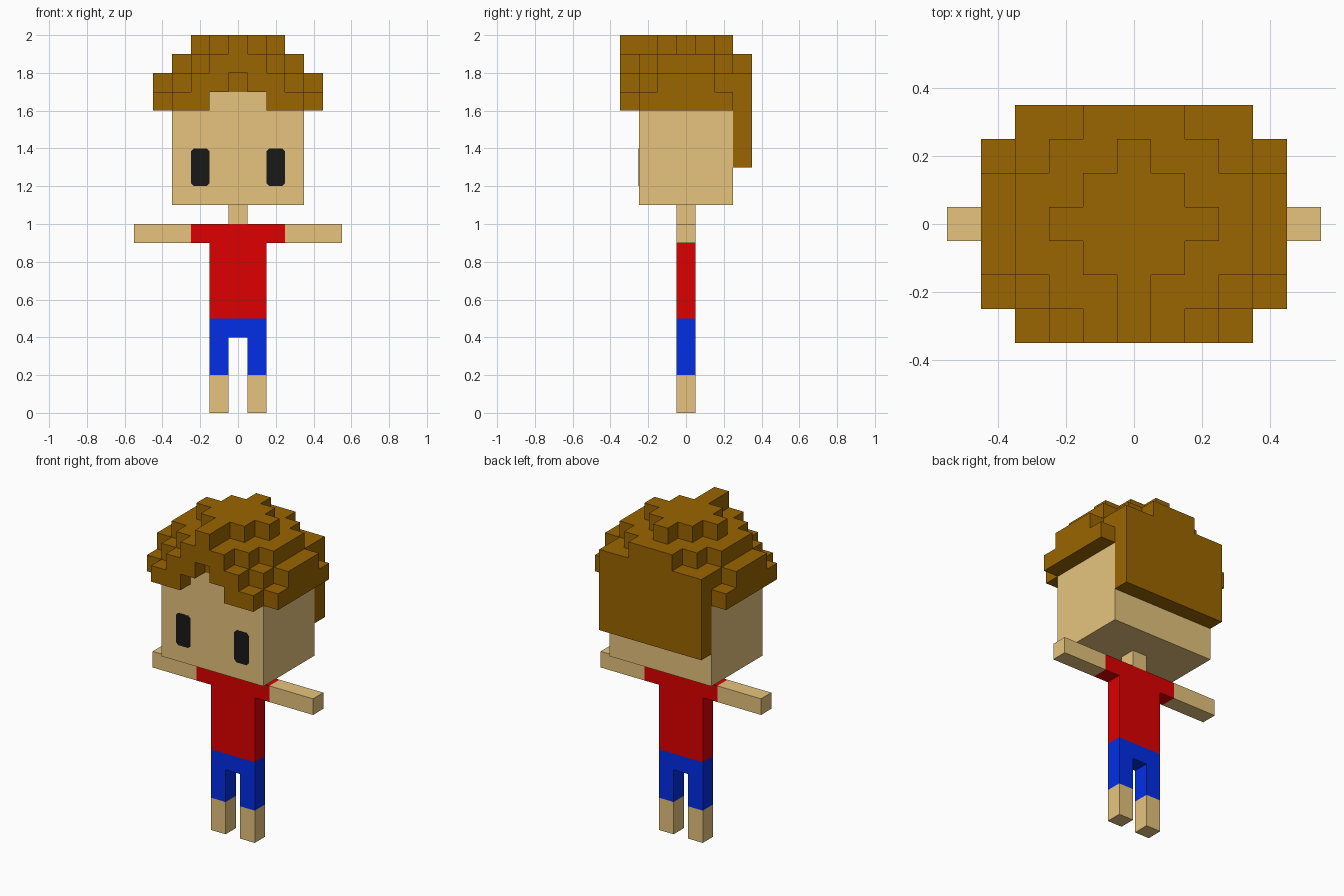
import bpy, bmesh
from mathutils import Vector

if "Cube" in bpy.data.objects:
    bpy.data.objects.remove(bpy.data.objects["Cube"])

U = 0.1  # size of one block


def material(name, rgb):
    m = bpy.data.materials.new(name)
    m.diffuse_color = (*rgb, 1)
    m.use_nodes = True
    m.node_tree.nodes["Principled BSDF"].inputs["Base Color"].default_value = m.diffuse_color
    return m


SKIN = material("skin", (0.791, 0.552, 0.205))
HAIR = material("brown_hair", (0.323, 0.130, 0.0))
RED = material("red_cloth", (0.723, 0.0, 0.0))
BLUE = material("blue_cloth", (0.0006, 0.0284, 0.831))
DARK = material("dark_eye", (0.0097, 0.0097, 0.0097))


def finish(name, bm, mat):
    bmesh.ops.recalc_face_normals(bm, faces=bm.faces)
    me = bpy.data.meshes.new(name)
    bm.to_mesh(me)
    bm.free()
    me.materials.append(mat)
    bpy.context.collection.objects.link(bpy.data.objects.new(name, me))


def prism(name, outline, y0, y1, mat):
    """Extrude an x-z outline from y0 to y1."""
    bm = bmesh.new()
    face = bm.faces.new([bm.verts.new((x, y0, z)) for x, z in outline])
    ext = bmesh.ops.extrude_face_region(bm, geom=[face], use_keep_orig=True)
    verts = [g for g in ext["geom"] if isinstance(g, bmesh.types.BMVert)]
    bmesh.ops.translate(bm, verts=verts, vec=(0, y1 - y0, 0))
    finish(name, bm, mat)


def rect(x0, x1, z0, z1):
    return [(x0, z0), (x1, z0), (x1, z1), (x0, z1)]


def mirrored(half):
    """Complete a right-half outline, listed bottom to top."""
    return half + [(-x, z) for x, z in reversed(half)]


# Clothes
prism("shirt", mirrored([(.15, .5), (.15, .9), (.25, .9), (.25, 1)]), -.05, .05, RED)
prism("trousers", mirrored([(.05, .4), (.05, .2), (.15, .2), (.15, .5)]), -.05, .05, BLUE)

# Head and neck
prism("neck", rect(-.05, .05, 1, 1.1), -.05, .05, SKIN)
prism("head", rect(-.35, .35, 1.1, 1.7), -.25, .25, SKIN)

# Paired feet, arms and eyes
for side, s in (("left", -1), ("right", 1)):
    prism(side + "_foot", rect(s * .05, s * .15, 0, .2), -.05, .05, SKIN)
    prism(side + "_arm", rect(s * .25, s * .55, .9, 1), -.05, .05, SKIN)
    c = .016  # clipped eye corners
    eye = mirrored([(.05 - c, 1.2), (.05, 1.2 + c), (.05, 1.4 - c), (.05 - c, 1.4)])
    prism(side + "_eye", [(x + s * .2, z) for x, z in eye], -.2515, -.25, DARK)

# Hair blocks: half width of each row (front to back) for every layer
LAYERS = {
    19: [0, 0, 1, 2, 1, 0, -1],
    18: [1, 2, 3, 3, 3, 2, 1],
    17: [2, 3, 4, 4, 4, 3, 3],
    16: [3, 4, 4, 4, 4, 4, 3],
}
cells = {(x, y - 3, z) for z, rows in LAYERS.items()
         for y, w in enumerate(rows) for x in range(-w, w + 1)}
# Stepped opening in the fringe, and the space taken by the head
cells = {(x, y, z) for x, y, z in cells
         if not (y == -3 and abs(x) <= 17 - z)
         and not (z == 16 and abs(x) <= 3 and abs(y) <= 2)}
# Long hair at the back
cells |= {(x, 3, z) for x in range(-3, 4) for z in (13, 14, 15)}

# Outer faces of the hair blocks
bm = bmesh.new()
for cell in sorted(cells):
    centre = Vector((cell[0], cell[1], cell[2] + .5))
    for axis in range(3):
        for s in (-1, 1):
            n = Vector((0, 0, 0))
            n[axis] = s
            if tuple(int(cell[i] + n[i]) for i in range(3)) in cells:
                continue
            a, b = Vector((0, 0, 0)), Vector((0, 0, 0))
            a[(axis + 1) % 3] = .5
            b[(axis + 2) % 3] = .5 * s
            m = centre + n * .5
            bm.faces.new([bm.verts.new(p * U) for p in (m - a - b, m + a - b, m + a + b, m - a + b)])
bmesh.ops.remove_doubles(bm, verts=bm.verts, dist=.001)
finish("hair", bm, HAIR)
